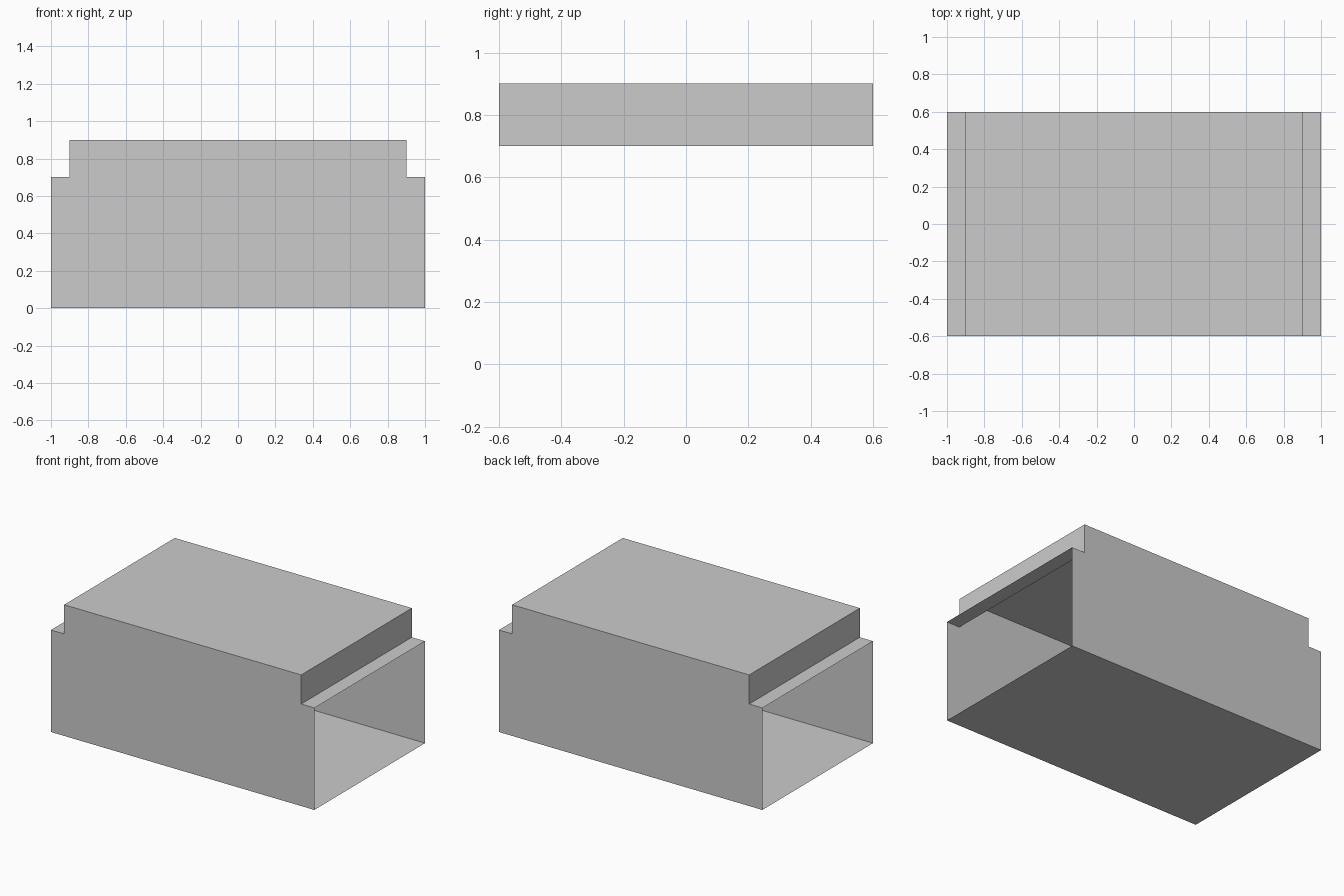
import bpy
import bmesh

cube = bpy.data.objects.get("Cube")
if cube:
    bpy.data.objects.remove(cube, do_unlink=True)

LENGTH, DEPTH = 1.0, 0.6           # half sizes
ROOF = 0.9                         # half length of the raised roof
LEDGE_Z, ROOF_Z = 0.7, 0.9

grey = bpy.data.materials.new("plain grey")
colour = (0.6, 0.6, 0.6, 1)
grey.use_nodes = True
grey.diffuse_color = colour
grey.node_tree.nodes["Principled BSDF"].inputs["Base Color"].default_value = colour


def finish(name, bm):
    mesh = bpy.data.meshes.new(name)
    bm.to_mesh(mesh)
    bm.free()
    mesh.materials.append(grey)
    obj = bpy.data.objects.new(name, mesh)
    bpy.context.collection.objects.link(obj)
    return obj


def strip(name, start, end):
    """Thin sheet spanning the depth between two (x, z) points."""
    bm = bmesh.new()
    (xa, za), (xb, zb) = start, end
    corners = [(xa, -DEPTH, za), (xb, -DEPTH, zb), (xb, DEPTH, zb), (xa, DEPTH, za)]
    bm.faces.new([bm.verts.new(c) for c in corners])
    return finish(name, bm)


def wall(name, y):
    """Stepped wall sheet facing away from the centre."""
    half = [(LENGTH, 0), (LENGTH, LEDGE_Z), (ROOF, LEDGE_Z), (ROOF, ROOF_Z)]
    outline = half + [(-x, z) for x, z in reversed(half)]
    bm = bmesh.new()
    face = bm.faces.new([bm.verts.new((x, y, z)) for x, z in outline])
    face.normal_update()
    if face.normal.y * y < 0:
        face.normal_flip()
    return finish(name, bm)


# Stepped walls, open at both ends
wall("front_wall", -DEPTH)
wall("back_wall", DEPTH)

# Floor faces down, roof faces up
strip("floor", (LENGTH, 0), (-LENGTH, 0))
strip("roof", (-ROOF, ROOF_Z), (ROOF, ROOF_Z))

# Ledge and riser at each end
strip("left_ledge", (ROOF, LEDGE_Z), (LENGTH, LEDGE_Z))
strip("right_ledge", (-LENGTH, LEDGE_Z), (-ROOF, LEDGE_Z))
strip("left_riser", (ROOF, ROOF_Z), (ROOF, LEDGE_Z))
strip("right_riser", (-ROOF, LEDGE_Z), (-ROOF, ROOF_Z))
